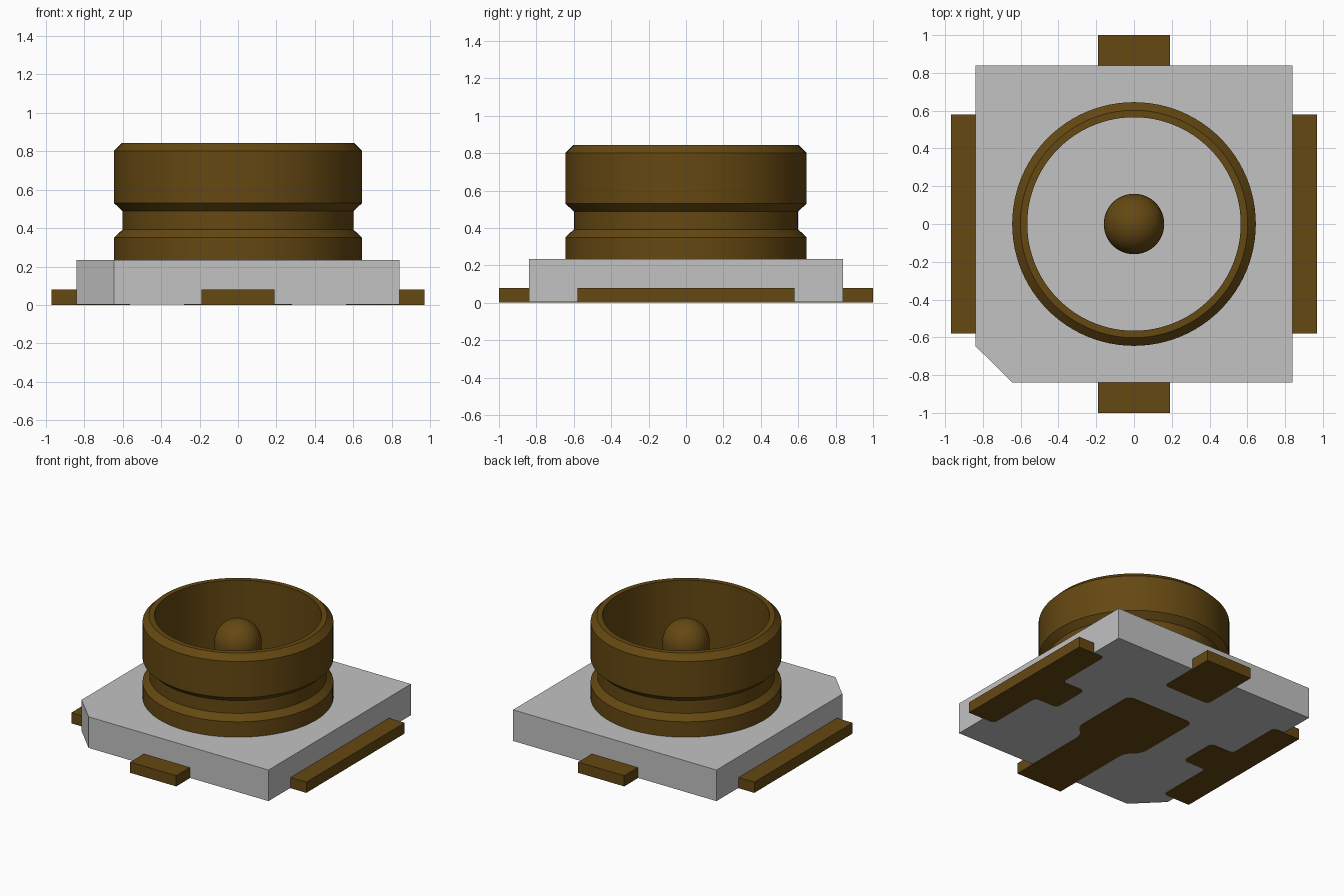
import bpy, bmesh, math

cube = bpy.data.objects.get("Cube")
if cube:
    bpy.data.objects.remove(cube, do_unlink=True)


def make_material(name, color):
    m = bpy.data.materials.new(name)
    m.diffuse_color = color
    m.use_nodes = True
    for node in m.node_tree.nodes:
        if node.type == 'BSDF_PRINCIPLED':
            node.inputs["Base Color"].default_value = color
    return m


GREY = make_material("light grey plastic", (0.54, 0.54, 0.54, 1))
GOLD = make_material("dark gold metal", (0.13, 0.065, 0.006, 1))


def finish(bm, name, mat):
    bmesh.ops.remove_doubles(bm, verts=bm.verts[:], dist=1e-5)
    bmesh.ops.recalc_face_normals(bm, faces=bm.faces[:])
    mesh = bpy.data.meshes.new(name)
    bm.to_mesh(mesh)
    bm.free()
    mesh.materials.append(mat)
    obj = bpy.data.objects.new(name, mesh)
    bpy.context.collection.objects.link(obj)
    return obj


def prism(name, outline, z0, z1, mat, rounded=(), radius=0.03):
    """Extrude an outline upward, rounding the corners listed by index."""
    bm = bmesh.new()
    verts = [bm.verts.new((x, y, z0)) for x, y in outline]
    bm.faces.new(verts)
    if rounded:
        bmesh.ops.bevel(bm, geom=[verts[i] for i in rounded], offset=radius,
                        segments=4, profile=0.5, affect='VERTICES')
    ext = bmesh.ops.extrude_face_region(bm, geom=bm.faces[:])
    top = [g for g in ext["geom"] if isinstance(g, bmesh.types.BMVert)]
    bmesh.ops.translate(bm, verts=top, vec=(0, 0, z1 - z0))
    return finish(bm, name, mat)


def lathe(name, profile, mat, closed=False, steps=96):
    """Spin a (radius, height) profile around the z axis."""
    bm = bmesh.new()
    verts = [bm.verts.new((r, 0, z)) for r, z in profile]
    pairs = list(zip(verts, verts[1:]))
    if closed:
        pairs.append((verts[-1], verts[0]))
    edges = [bm.edges.new(p) for p in pairs]
    bmesh.ops.spin(bm, geom=verts + edges, cent=(0, 0, 0), axis=(0, 0, 1),
                   angle=math.tau, steps=steps, use_merge=True)
    obj = finish(bm, name, mat)
    bpy.ops.object.select_all(action='DESELECT')
    obj.select_set(True)
    bpy.context.view_layer.objects.active = obj
    bpy.ops.object.shade_smooth_by_angle(angle=math.radians(30))
    return obj


# Square base with one cut corner
B, CUT = 0.84, 0.195
prism("base_body", [(-B + CUT, -B), (B, -B), (B, B), (-B, B), (-B, -B + CUT)],
      0.003, 0.235, GREY)

# Grooved outer shell
lathe("outer_shell", [(0.645, 0.2), (0.645, 0.35), (0.6, 0.392), (0.6, 0.488),
                      (0.645, 0.53), (0.645, 0.8), (0.602, 0.843),
                      (0.565, 0.843), (0.565, 0.2)], GOLD, closed=True)

# Domed centre pin
R, PIN_Z = 0.16, 0.65
dome = [(R * math.cos(a), PIN_Z + R * math.sin(a))
        for a in (math.pi / 2 * i / 12 for i in range(12))]
lathe("centre_pin", [(0, 0.2), (R, 0.2)] + dome + [(0, PIN_Z + R)], GOLD, steps=64)

# Side ground contacts with an inward tongue
side = [(0.97, -0.58), (0.97, 0.58), (0.75, 0.58), (0.75, 0.145),
        (0.56, 0.145), (0.56, -0.145), (0.75, -0.145), (0.75, -0.58)]
for label, s in (("left", 1), ("right", -1)):
    prism(label + "_contact", [(s * x, y) for x, y in side], 0, 0.08, GOLD,
          rounded=range(2, 8))

# Short back contact
prism("back_contact", [(0.19, 1), (-0.19, 1), (-0.19, 0.55), (0.19, 0.55)],
      0, 0.08, GOLD, rounded=(2, 3))

# Front signal contact, widening under the centre
half = [(0.19, -1), (0.19, -0.33), (0.28, -0.25), (0.28, 0.28)]
prism("front_contact", half + [(-x, y) for x, y in reversed(half)],
      0, 0.08, GOLD, rounded=range(1, 7), radius=0.045)
